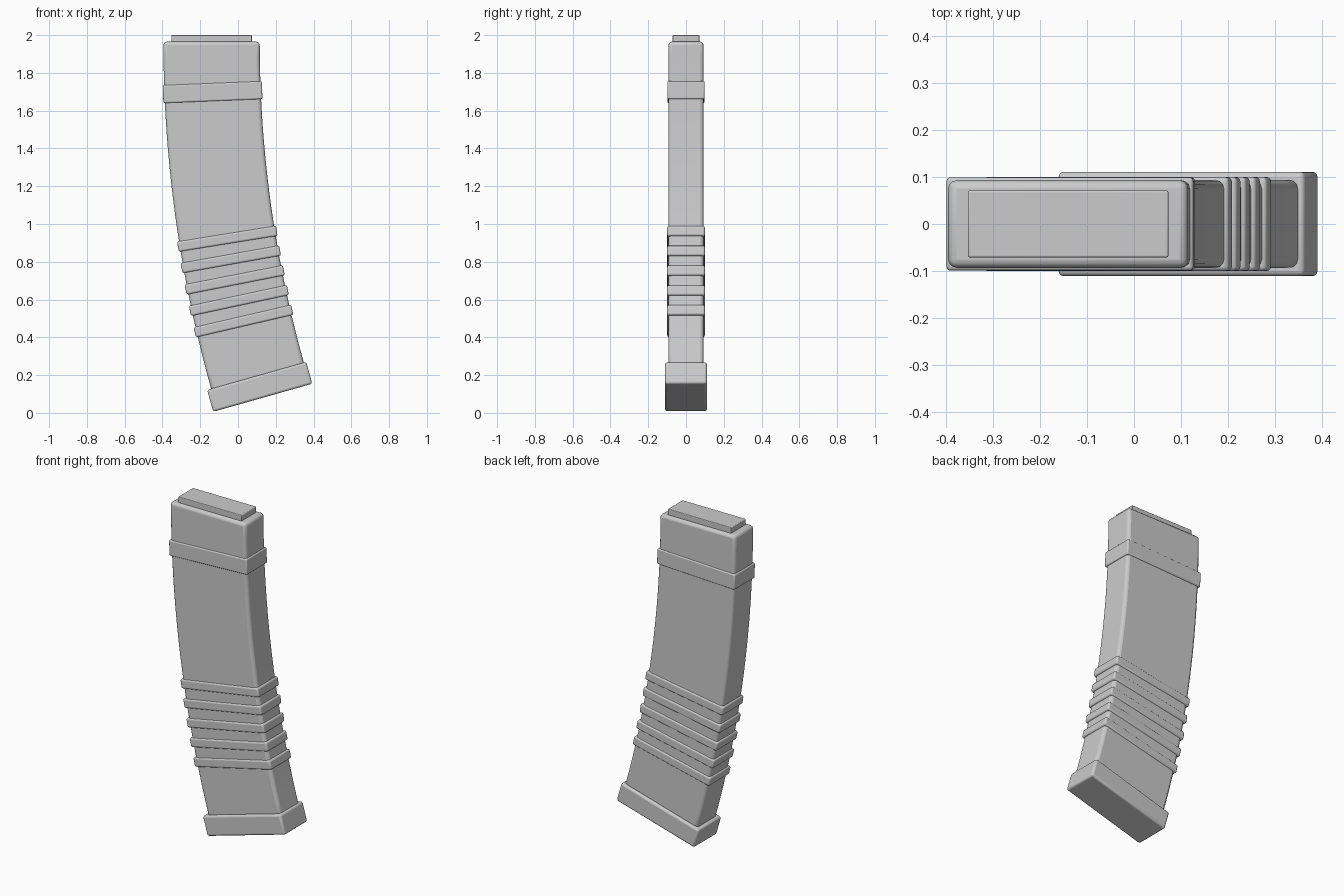
import bpy, bmesh
from math import sin, cos, asin, radians
from mathutils import Matrix, Vector

cube = bpy.data.objects.get("Cube")
if cube:
    bpy.data.objects.remove(cube, do_unlink=True)

GREY = (0.6, 0.6, 0.6, 1)
mat = bpy.data.materials.new("matte_grey")
mat.use_nodes = True
mat.diffuse_color = GREY
mat.node_tree.nodes["Principled BSDF"].inputs["Base Color"].default_value = GREY

# Centre line: an arc that starts vertical at the top and curves toward +x
RADIUS, TOP_X, TOP_Z = 6.55, -0.14, 1.965


def arc(angle):
    return Vector((TOP_X + RADIUS * (1 - cos(angle)), 0, TOP_Z - RADIUS * sin(angle)))


def angle_at(z):
    return asin((TOP_Z - z) / RADIUS)


def place(angle):
    return Matrix.Translation(arc(angle)) @ Matrix.Rotation(-angle, 4, 'Y')


def box(name, size, bevel, matrix=None, cuts=0, shape=None):
    """Bevelled box, placed by a matrix or reshaped by a function."""
    bm = bmesh.new()
    bmesh.ops.create_cube(bm, size=1)
    if cuts:
        upright = [e for e in bm.edges if abs(e.verts[0].co.z - e.verts[1].co.z) > 0.5]
        bmesh.ops.subdivide_edges(bm, edges=upright, cuts=cuts, use_grid_fill=True)
    bmesh.ops.scale(bm, vec=size, verts=bm.verts)
    for v in bm.verts:
        v.co = shape(v.co) if shape else matrix @ v.co
    mesh = bpy.data.meshes.new(name)
    bm.to_mesh(mesh)
    bm.free()
    mesh.materials.append(mat)
    ob = bpy.data.objects.new(name, mesh)
    bpy.context.collection.objects.link(ob)
    mod = ob.modifiers.new("rounded_edges", 'BEVEL')
    mod.width, mod.segments = bevel, 3
    mod.limit_method, mod.angle_limit = 'ANGLE', radians(40)
    bpy.ops.object.select_all(action='DESELECT')
    ob.select_set(True)
    bpy.context.view_layer.objects.active = ob
    bpy.ops.object.shade_smooth_by_angle(angle=radians(40))
    return ob


# Curved body
END = radians(15.8)


def bend(co):
    angle = (0.5 - co.z) * END
    return place(angle) @ Vector((co.x, co.y, 0))


box("curved_body", (0.51, 0.186, 1), 0.018, cuts=19, shape=bend)

# Raised lip on the top end
box("top_lip", (0.426, 0.142, 0.06), 0.004, Matrix.Translation((TOP_X, 0, 1.97)))

# Collar near the top
box("upper_collar", (0.525, 0.198, 0.095), 0.008, place(angle_at(1.698)))

# Grip ribs on the lower half
for i in range(5):
    box(f"grip_rib_{i + 1}", (0.53, 0.2, 0.055), 0.01, place(angle_at(0.922 - 0.109 * i)))

# Base plate
tilt = Matrix.Rotation(radians(-15.8), 4, 'Y')
box("base_plate", (0.545, 0.222, 0.12), 0.012, Matrix.Translation((0.115, 0, 0.138)) @ tilt)
